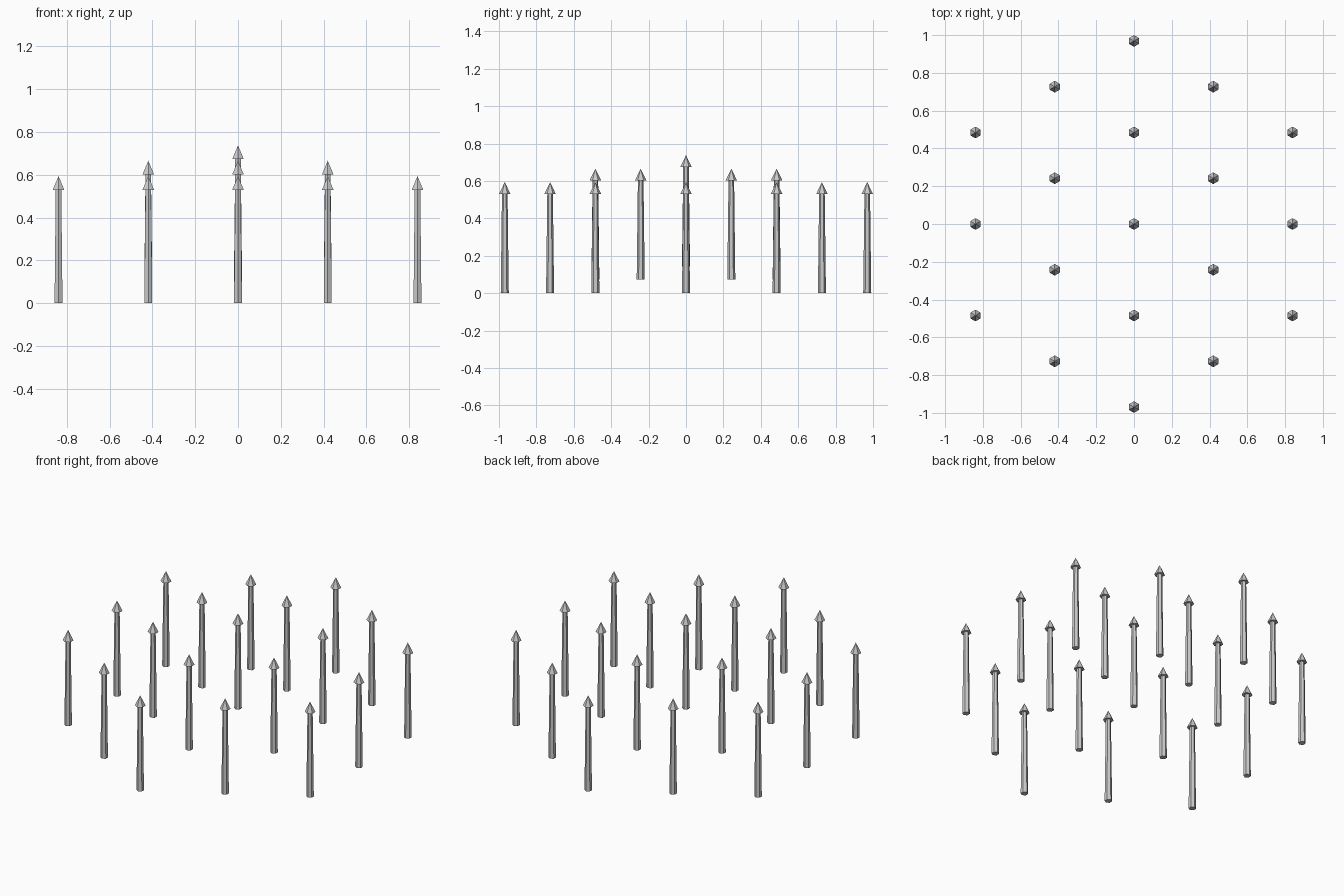
import bpy, bmesh, math
from mathutils import Matrix

if "Cube" in bpy.data.objects:
    bpy.data.objects.remove(bpy.data.objects["Cube"])

RINGS = 2          # hexagonal field of arrows
SPACING = 0.4845
STEP = 0.072       # each ring inward is lifted by this much
SHAFT_TOP = 0.53
TIP = 0.594


def hex_cone(bm, r_bottom, r_top, z0, z1):
    # six-sided frustum with corners pointing along y
    mat = Matrix.Translation((0, 0, (z0 + z1) / 2)) @ Matrix.Rotation(math.radians(CORNER), 4, 'Z')
    bmesh.ops.create_cone(bm, cap_ends=True, segments=6, radius1=r_bottom,
                          radius2=r_top, depth=z1 - z0, matrix=mat)


def part_mesh(name, *args):
    bm = bmesh.new()
    hex_cone(bm, *args)
    bmesh.ops.remove_doubles(bm, verts=bm.verts, dist=1e-5)
    # make sure a corner lies on the y axis
    mesh = bpy.data.meshes.new(name)
    bm.to_mesh(mesh)
    bm.free()
    return mesh


# create_cone starts its first corner on the y axis
CORNER = 0
shaft_mesh = part_mesh("arrow_shaft", 0.0215, 0.015, 0, SHAFT_TOP)
head_mesh = part_mesh("arrow_head", 0.031, 0.0, SHAFT_TOP, TIP)
# turn the meshes if the first corner lies on x instead
for mesh in (shaft_mesh, head_mesh):
    if max(v.co.x for v in mesh.vertices) > max(v.co.y for v in mesh.vertices):
        mesh.transform(Matrix.Rotation(math.pi / 6, 4, 'Z'))

# hexagonal grid, tallest in the middle
for q in range(-RINGS, RINGS + 1):
    for r in range(-RINGS, RINGS + 1):
        ring = max(abs(q), abs(r), abs(q + r))
        if ring > RINGS:
            continue
        loc = (SPACING * math.sqrt(3) / 2 * q, SPACING * (r + q / 2), STEP * (RINGS - ring))
        for mesh in (shaft_mesh, head_mesh):
            obj = bpy.data.objects.new(mesh.name, mesh)
            obj.location = loc
            bpy.context.collection.objects.link(obj)
